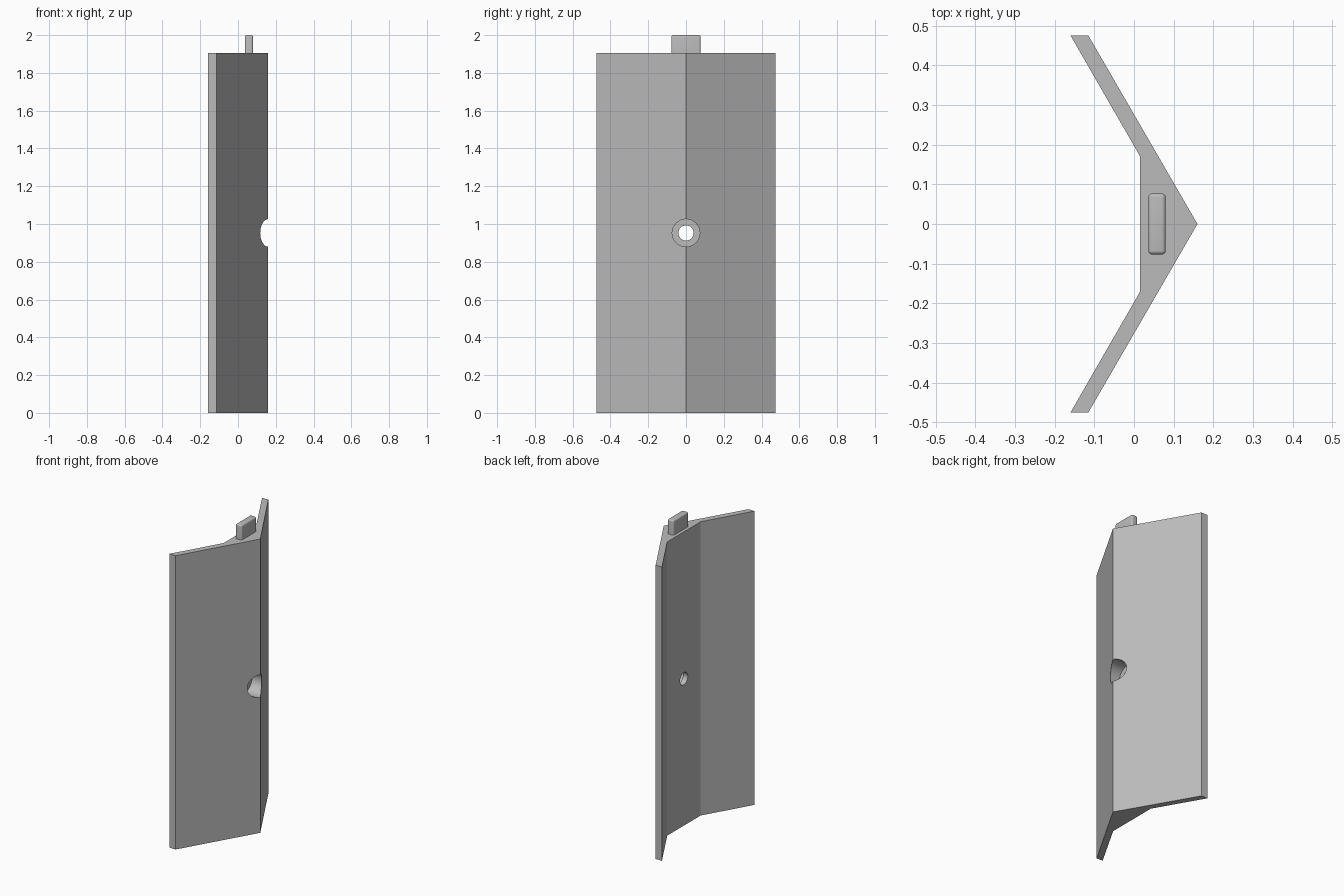
import bpy, bmesh
from math import radians, pi
from mathutils import Matrix

cube = bpy.data.objects.get("Cube")
if cube:
    bpy.data.objects.remove(cube, do_unlink=True)

BODY_TOP = 1.905
HOLE_Z = BODY_TOP / 2

grey = bpy.data.materials.new("plain_grey")
grey.use_nodes = True
grey.diffuse_color = (0.5, 0.5, 0.5, 1)
grey.node_tree.nodes["Principled BSDF"].inputs["Base Color"].default_value = (0.5, 0.5, 0.5, 1)


def make_object(name, bm):
    bmesh.ops.recalc_face_normals(bm, faces=bm.faces)
    mesh = bpy.data.meshes.new(name)
    bm.to_mesh(mesh)
    bm.free()
    mesh.materials.append(grey)
    obj = bpy.data.objects.new(name, mesh)
    bpy.context.collection.objects.link(obj)
    return obj


def activate(obj):
    bpy.ops.object.select_all(action='DESELECT')
    obj.select_set(True)
    bpy.context.view_layer.objects.active = obj


def drill(target, radius, x0, x1):
    """Cut a round hole along x between x0 and x1."""
    bm = bmesh.new()
    place = Matrix.Translation(((x0 + x1) / 2, 0, HOLE_Z)) @ Matrix.Rotation(pi / 2, 4, 'Y')
    bmesh.ops.create_cone(bm, cap_ends=True, segments=64, radius1=radius,
                          radius2=radius, depth=x1 - x0, matrix=place)
    cutter = make_object("hole_cutter", bm)
    cutter.hide_render = True
    mod = target.modifiers.new("hole", 'BOOLEAN')
    mod.operation = 'DIFFERENCE'
    mod.solver = 'EXACT'
    mod.object = cutter
    activate(target)
    bpy.ops.object.modifier_apply(modifier=mod.name)
    bpy.data.objects.remove(cutter, do_unlink=True)


# Angled body: mirrored V profile extruded upwards
half = [(0.015, 0.171), (-0.16, 0.475), (-0.115, 0.475)]
profile = half + [(0.16, 0)] + [(x, -y) for x, y in reversed(half)]
bm = bmesh.new()
base = bm.faces.new([bm.verts.new((x, y, 0)) for x, y in profile])
ext = bmesh.ops.extrude_face_region(bm, geom=[base])
bmesh.ops.translate(bm, vec=(0, 0, BODY_TOP),
                    verts=[v for v in ext["geom"] if isinstance(v, bmesh.types.BMVert)])
body = make_object("angled_body", bm)

# Counterbored screw hole through the ridge
drill(body, 0.073, 0.05, 0.3)
drill(body, 0.04, -0.1, 0.2)

# Rounded tab on the top
bm = bmesh.new()
bmesh.ops.create_cube(bm, size=1, matrix=Matrix.Translation((0.058, 0, (BODY_TOP + 2) / 2))
                      @ Matrix.Diagonal((0.044, 0.154, 2 - BODY_TOP, 1)))
edges = [e for e in bm.edges if max(v.co.z for v in e.verts) > BODY_TOP + 0.01]
bmesh.ops.bevel(bm, geom=edges, offset=0.01, segments=5, profile=0.5, affect='EDGES')
tab = make_object("top_tab", bm)

for obj in (body, tab):
    activate(obj)
    bpy.ops.object.shade_smooth_by_angle(angle=radians(25))
